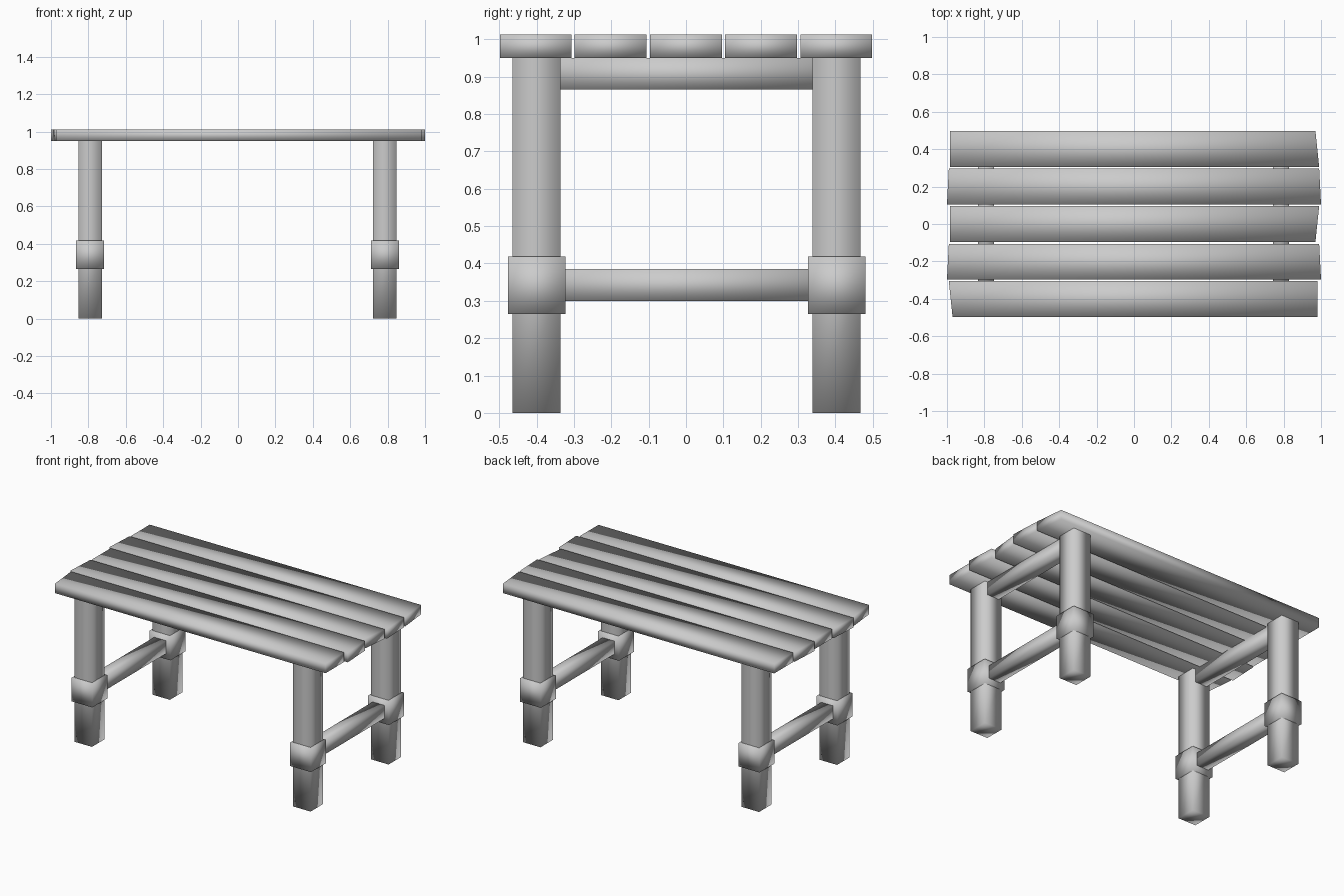
import bpy
import bmesh

default_cube = bpy.data.objects.get("Cube")
if default_cube:
    bpy.data.objects.remove(default_cube, do_unlink=True)

# One plain grey for the whole bench
grey = bpy.data.materials.new("plain grey")
grey.use_nodes = True
grey.diffuse_color = (0.6, 0.6, 0.6, 1)
grey.node_tree.nodes["Principled BSDF"].inputs["Base Color"].default_value = (0.6, 0.6, 0.6, 1)


def add_object(name, bm):
    bmesh.ops.recalc_face_normals(bm, faces=bm.faces)
    for face in bm.faces:
        face.smooth = True
    mesh = bpy.data.meshes.new(name)
    bm.to_mesh(mesh)
    bm.free()
    mesh.materials.append(grey)
    obj = bpy.data.objects.new(name, mesh)
    bpy.context.collection.objects.link(obj)
    return obj


def prism(name, outline, levels, sharp_top=False):
    """Sweep an xy outline through the given heights and cap both ends."""
    bm = bmesh.new()
    rings = [[bm.verts.new((x, y, z)) for x, y in outline] for z in levels]
    count = len(outline)
    for low, high in zip(rings, rings[1:]):
        for i in range(count):
            j = (i + 1) % count
            bm.faces.new((low[i], low[j], high[j], high[i]))
    bm.faces.new(rings[0][::-1])
    top = bm.faces.new(rings[-1])
    if sharp_top:
        for edge in top.edges:
            edge.smooth = False
    return add_object(name, bm)


def box(name, x, y, width, depth, levels, sharp_top=False):
    w, d = width / 2, depth / 2
    outline = [(x - w, y - d), (x + w, y - d), (x + w, y + d), (x - w, y + d)]
    return prism(name, outline, levels, sharp_top)


# Seat planks, front to back, with slightly skewed sawn ends:
# centre y, left-hand x at front and back, right-hand x at front and back
planks = [
    (-0.402, -0.97, -0.99, 0.98, 0.98),
    (-0.202, -1.0, -0.99, 1.0, 0.99),
    (0.0, -0.985, -0.985, 0.97, 0.99),
    (0.201, -1.0, -0.99, 1.0, 0.99),
    (0.402, -0.985, -0.985, 0.99, 0.97),
]
for number, (y, a, b, c, d) in enumerate(planks, 1):
    front, back = y - 0.096, y + 0.096
    prism(f"seat_plank_{number}", [(a, front), (c, front), (d, back), (b, back)], (0.95, 1.012))

# Legs with joint collars, and the two rails at each end
for side, x in (("right", -0.791), ("left", 0.785)):
    for end, y in (("front", -0.4), ("back", 0.403)):
        box(f"{end}_{side}_leg", x, y, 0.126, 0.128, (0, 0.34, 0.95), sharp_top=True)
        box(f"{end}_{side}_collar", x, y, 0.15, 0.154, (0.265, 0.418))
    box(f"{side}_upper_rail", x, 0, 0.085, 0.8, (0.865, 0.95))
    box(f"{side}_lower_rail", x, 0, 0.085, 0.8, (0.3, 0.385))
